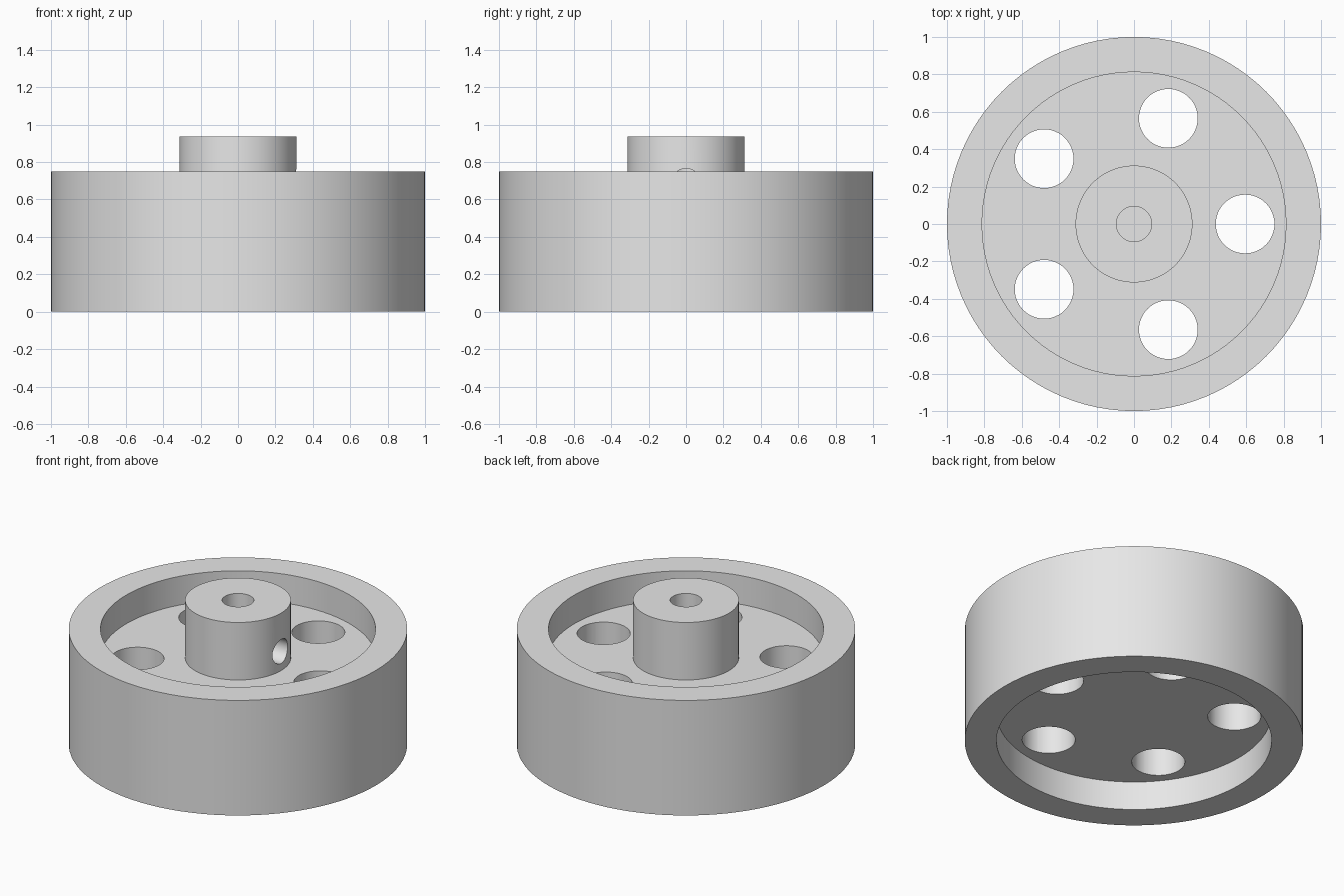
import bpy
import bmesh
from math import pi, radians, cos, sin

default_cube = bpy.data.objects.get("Cube")
if default_cube:
    bpy.data.objects.remove(default_cube, do_unlink=True)

# Main dimensions
RIM_R, RIM_IN, RIM_H = 1.0, 0.8125, 0.75
WEB_LOW, WEB_TOP = 0.1875, 0.5625
HUB_R, HUB_TOP = 0.3125, 0.9375
BORE_R, BORE_FLOOR = 0.094, 0.375
HOLE_R, HOLE_RING, HOLES = 0.157, 0.594, 5
SCREW_R, SCREW_Z = 0.078, 0.6875

grey = bpy.data.materials.new("plain_grey")
grey.use_nodes = True
grey.diffuse_color = (0.8, 0.8, 0.8, 1)
grey.node_tree.nodes["Principled BSDF"].inputs["Base Color"].default_value = (0.8, 0.8, 0.8, 1)


def lathe(name, profile, sides=96):
    """Revolve an (r, z) profile, closed on the axis, into a solid."""
    bm = bmesh.new()
    verts = [bm.verts.new((r, 0, z)) for r, z in profile]
    edges = [bm.edges.new(pair) for pair in zip(verts, verts[1:])]
    bmesh.ops.spin(bm, geom=verts + edges, cent=(0, 0, 0), axis=(0, 0, 1),
                   angle=2 * pi, steps=sides)
    bmesh.ops.remove_doubles(bm, verts=bm.verts, dist=1e-4)
    bmesh.ops.recalc_face_normals(bm, faces=bm.faces)
    mesh = bpy.data.meshes.new(name)
    bm.to_mesh(mesh)
    bm.free()
    obj = bpy.data.objects.new(name, mesh)
    bpy.context.collection.objects.link(obj)
    mesh.materials.append(grey)
    return obj


def drill(target, radius, depth, location, rotation=(0, 0, 0)):
    """Cut a round hole through the target and discard the cutter."""
    bpy.ops.mesh.primitive_cylinder_add(vertices=48, radius=radius, depth=depth,
                                        location=location, rotation=rotation)
    cutter = bpy.context.object
    cutter.name = "hole_cutter"
    cutter.hide_render = True
    cutter.data.materials.append(grey)
    cut = target.modifiers.new("hole", 'BOOLEAN')
    cut.operation, cut.solver, cut.object = 'DIFFERENCE', 'EXACT', cutter
    bpy.context.view_layer.objects.active = target
    bpy.ops.object.modifier_apply(modifier=cut.name)
    bpy.data.objects.remove(cutter, do_unlink=True)


# Wheel: rim, recessed web and bored hub in one casting
wheel = lathe("wheel_body", [
    (0, WEB_LOW), (RIM_IN, WEB_LOW), (RIM_IN, 0), (RIM_R, 0),
    (RIM_R, RIM_H), (RIM_IN, RIM_H), (RIM_IN, WEB_TOP), (HUB_R, WEB_TOP),
    (HUB_R, HUB_TOP), (BORE_R, HUB_TOP), (BORE_R, BORE_FLOOR), (0, BORE_FLOOR),
])

# Ring of lightening holes through the web
for i in range(HOLES):
    a = 2 * pi * i / HOLES
    drill(wheel, HOLE_R, 0.6,
          (HOLE_RING * cos(a), HOLE_RING * sin(a), (WEB_LOW + WEB_TOP) / 2))

# Set-screw hole from the left side of the hub into the bore
drill(wheel, SCREW_R, 0.4, (0.2, 0, SCREW_Z), (0, pi / 2, 0))

# Smooth round walls, sharp corners
bpy.ops.object.select_all(action='DESELECT')
wheel.select_set(True)
bpy.context.view_layer.objects.active = wheel
bpy.ops.object.shade_smooth_by_angle(angle=radians(30))
